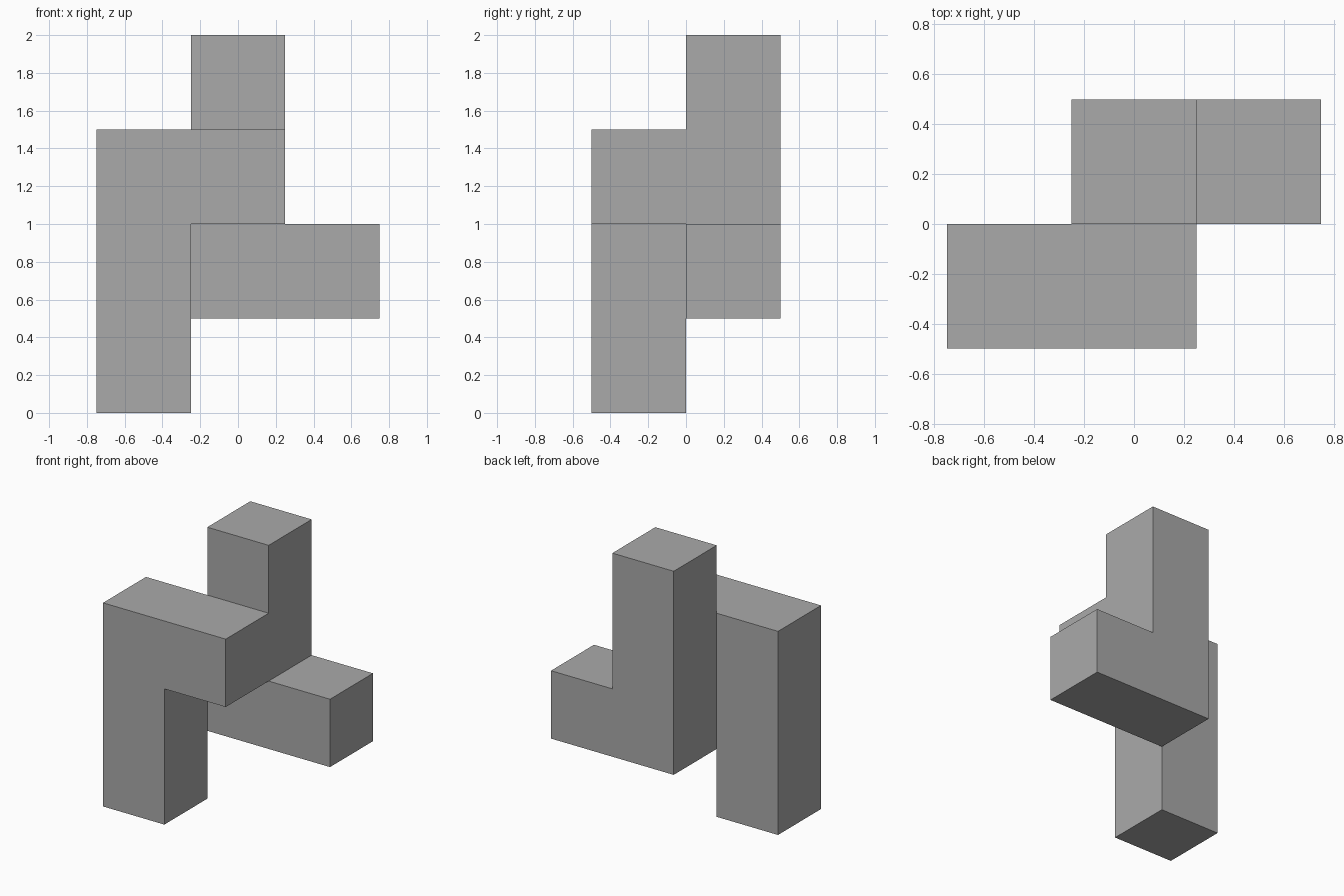
import bpy
import bmesh
from mathutils import Vector

default = bpy.data.objects.get("Cube")
if default:
    bpy.data.objects.remove(default, do_unlink=True)

UNIT = 0.5
ORIGIN = Vector((-0.75, -0.5, 0.0))

grey = bpy.data.materials.new("plain grey")
grey.use_nodes = True
colour = (0.4, 0.4, 0.4, 1.0)
grey.diffuse_color = colour
grey.node_tree.nodes["Principled BSDF"].inputs["Base Color"].default_value = colour


def bar(start, axis, count):
    """Grid cells of a straight bar of unit cubes."""
    step = Vector([float(i == axis) for i in range(3)])
    return {tuple(round(c) for c in Vector(start) + step * n) for n in range(count)}


# Front hook: tall leg with an arm at its top
cells = bar((0, 0, 0), 2, 3) | bar((0, 0, 2), 0, 2)
# Back hook: raised post with a foot at its base
cells |= bar((1, 1, 1), 2, 3) | bar((1, 1, 1), 0, 2)

# Skin only the exposed sides of the joined cubes
bm = bmesh.new()
for cell in sorted(cells):
    for axis in range(3):
        for side in (-1, 1):
            normal = Vector([side * float(i == axis) for i in range(3)])
            if tuple(round(c) for c in Vector(cell) + normal) in cells:
                continue
            u = Vector([float(i == (axis + 1) % 3) for i in range(3)]) / 2
            v = normal.cross(u)
            middle = Vector(cell) + Vector((0.5, 0.5, 0.5)) + normal / 2
            corners = (middle - u - v, middle + u - v, middle + u + v, middle - u + v)
            bm.faces.new([bm.verts.new(ORIGIN + c * UNIT) for c in corners])

# Weld the skin and merge coplanar squares into whole flat faces
bmesh.ops.remove_doubles(bm, verts=bm.verts[:], dist=0.001)
bmesh.ops.dissolve_limit(bm, angle_limit=0.01, verts=bm.verts[:], edges=bm.edges[:])

mesh = bpy.data.meshes.new("interlocked_cube_block")
bm.to_mesh(mesh)
bm.free()
mesh.materials.append(grey)
block = bpy.data.objects.new("interlocked_cube_block", mesh)
bpy.context.collection.objects.link(block)
